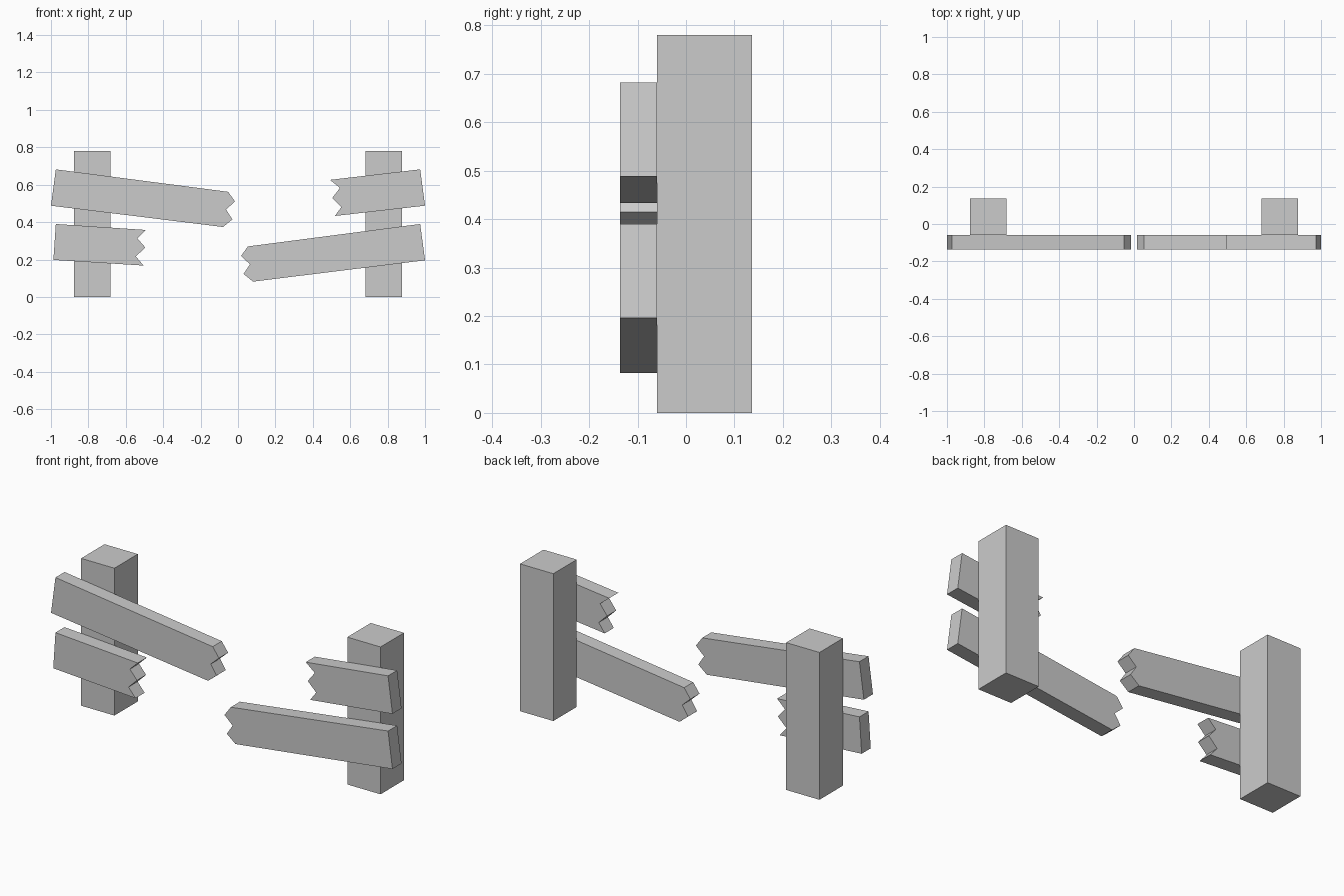
import bpy, bmesh

if "Cube" in bpy.data.objects:
    bpy.data.objects.remove(bpy.data.objects["Cube"])

POST_Y = (-0.06, 0.136)
PLANK_Y = (-0.136, -0.06)


def extrude_profile(name, profile, y_range):
    """Solid made by extruding an x-z outline along y."""
    bm = bmesh.new()
    face = bm.faces.new([bm.verts.new((x, y_range[0], z)) for x, z in profile])
    new = bmesh.ops.extrude_face_region(bm, geom=[face])["geom"]
    verts = [g for g in new if isinstance(g, bmesh.types.BMVert)]
    bmesh.ops.translate(bm, verts=verts, vec=(0, y_range[1] - y_range[0], 0))
    bmesh.ops.recalc_face_normals(bm, faces=bm.faces)
    mesh = bpy.data.meshes.new(name)
    bm.to_mesh(mesh)
    bm.free()
    obj = bpy.data.objects.new(name, mesh)
    bpy.context.collection.objects.link(obj)
    return obj


def place(profile, sx=1, dz=0):
    """Mirror an outline in x and/or shift it in z."""
    return [(sx * x, z + dz) for x, z in profile]


# Outlines: square outer end, splintered inner end
post = [(-0.877, 0), (-0.682, 0), (-0.682, 0.78), (-0.877, 0.78)]
long_plank = [(-0.974, 0.682), (-1.0, 0.488), (-0.08, 0.374), (-0.03, 0.415),
              (-0.064, 0.467), (-0.016, 0.511), (-0.053, 0.562)]
left_stub = [(-0.974, 0.39), (-0.987, 0.198), (-0.505, 0.168), (-0.546, 0.216),
             (-0.496, 0.265), (-0.538, 0.313), (-0.492, 0.358)]
right_stub = [(0.974, 0.682), (1.0, 0.488), (0.518, 0.433), (0.553, 0.481),
              (0.504, 0.529), (0.545, 0.583), (0.492, 0.626)]

# Posts
for side, sx in (("left", 1), ("right", -1)):
    extrude_profile(f"{side}_post", place(post, sx), POST_Y)

# Broken planks
extrude_profile("left_long_plank", long_plank, PLANK_Y)
extrude_profile("right_long_plank", place(long_plank, -1, -0.292), PLANK_Y)
extrude_profile("left_broken_stub", left_stub, PLANK_Y)
extrude_profile("right_broken_stub", right_stub, PLANK_Y)
